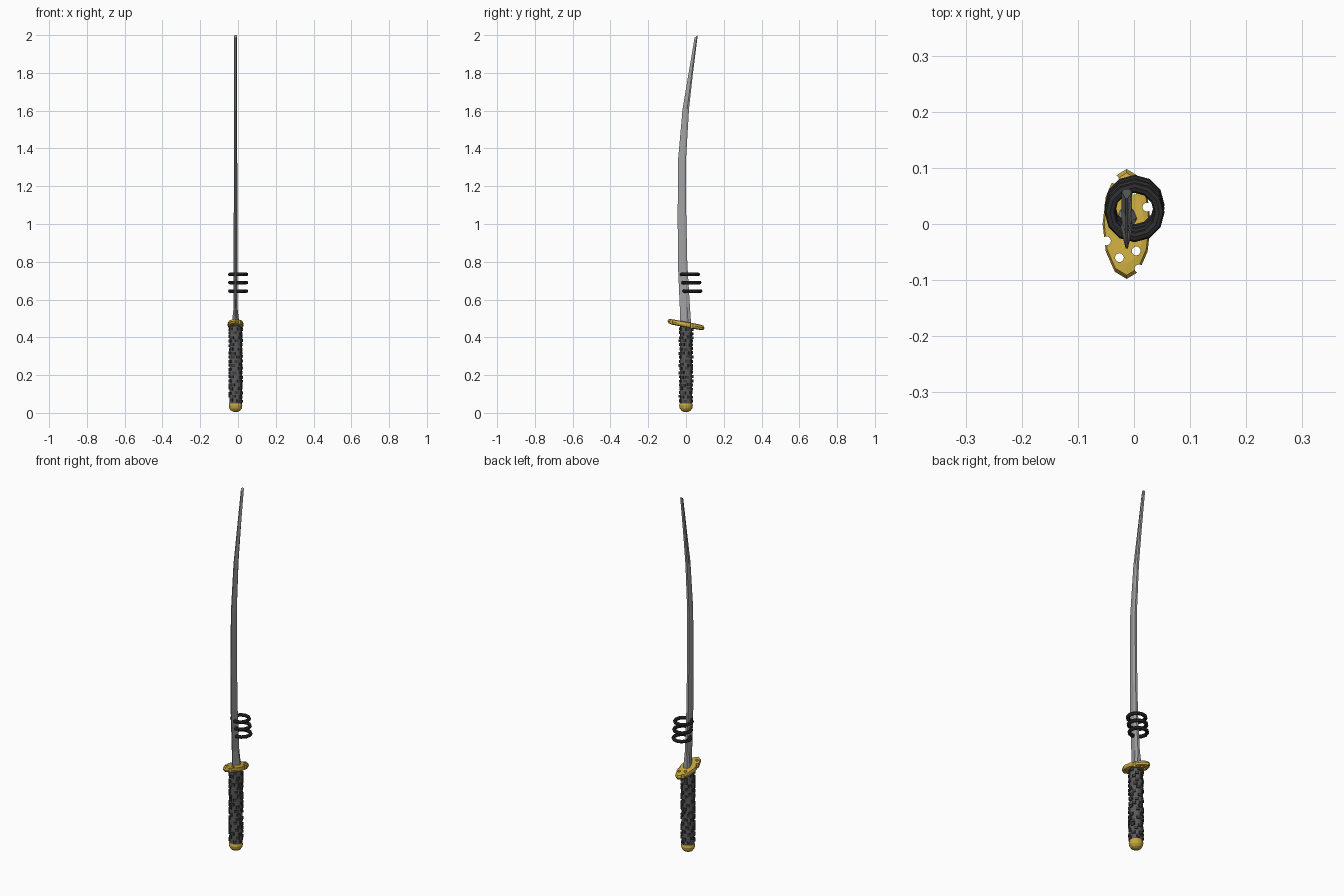
import bpy, bmesh, math, random
from mathutils import Matrix, Vector

if "Cube" in bpy.data.objects:
    bpy.data.objects.remove(bpy.data.objects["Cube"])

random.seed(4)
CX = -0.013  # sword axis; the loose rings hang slightly to the right


def material(name, col):
    m = bpy.data.materials.new(name)
    m.diffuse_color = (*col, 1)
    m.use_nodes = True
    m.node_tree.nodes["Principled BSDF"].inputs["Base Color"].default_value = m.diffuse_color
    return m


STEEL = material("steel grey", (0.36, 0.36, 0.36))
GOLD = material("gold", (0.58, 0.40, 0.05))
GRIP = material("dark grey grip", (0.10, 0.10, 0.10))
STUD = material("charcoal studs", (0.045, 0.045, 0.045))
BLACK = material("black rings", (0.025, 0.025, 0.027))


def make(name, bm, mat):
    bmesh.ops.recalc_face_normals(bm, faces=bm.faces)
    me = bpy.data.meshes.new(name)
    bm.to_mesh(me)
    bm.free()
    ob = bpy.data.objects.new(name, me)
    bpy.context.collection.objects.link(ob)
    me.materials.append(mat)
    return ob


def loft(name, loops, mat):
    """Skin a stack of equal-length closed loops and cap both ends."""
    bm = bmesh.new()
    rows = [[bm.verts.new(p) for p in loop] for loop in loops]
    n = len(rows[0])
    for a, b in zip(rows, rows[1:]):
        for i in range(n):
            j = (i + 1) % n
            bm.faces.new((a[i], a[j], b[j], b[i]))
    bm.faces.new(rows[0][::-1])
    bm.faces.new(rows[-1])
    return make(name, bm, mat)


def ellipse(rx, ry, z, n, tilt=0.0):
    pts = []
    for i in range(n):
        a = 2 * math.pi * i / n
        y = ry * math.sin(a)
        pts.append((CX + rx * math.cos(a), y, z + tilt * y))
    return pts


# blade: z at edge, z at spine, y edge, y spine, half thickness
stations = [
    (0.45, 0.45, -0.030, 0.027, 0.020),
    (0.50, 0.50, -0.031, 0.025, 0.017),
    (0.56, 0.56, -0.033, 0.021, 0.010),
    (0.79, 0.79, -0.043, 0.007, 0.010),
    (1.06, 1.06, -0.044, 0.001, 0.0095),
    (1.34, 1.34, -0.042, 0.000, 0.009),
    (1.61, 1.61, -0.018, 0.016, 0.009),
    (1.80, 1.80, 0.014, 0.037, 0.009),
    (1.985, 2.0, 0.045, 0.062, 0.009)]
loops = []
for ze, zs, ye, ys, t in stations:
    ym = ye + 0.72 * (ys - ye)
    zm = ze + 0.72 * (zs - ze)
    loops.append([(CX - 0.002, ye, ze), (CX + 0.002, ye, ze), (CX + t, ym, zm),
                  (CX + t * 0.6, ys, zs), (CX - t * 0.6, ys, zs), (CX - t, ym, zm)])
loft("blade", loops, STEEL)

# grip and domed pommel
loft("grip", [ellipse(0.033, 0.033, z, 16) for z in (0.035, 0.462)], GRIP)
loft("pommel", [ellipse(r, r, z, 16) for r, z in
                ((0.012, 0.006), (0.024, 0.012), (0.033, 0.024), (0.036, 0.038), (0.033, 0.05))], GOLD)

# raised studs of the grip wrap, in staggered spiral rows
bm = bmesh.new()
for row in range(19):
    z = 0.065 + row * 0.021
    for k in range(5):
        a = 2 * math.pi * (k + row * 0.39) / 5 + random.uniform(-0.25, 0.25)
        m = (Matrix.Translation((CX, 0, z + random.uniform(-0.004, 0.004)))
             @ Matrix.Rotation(a, 4, 'Z') @ Matrix.Translation((0.033, 0, 0))
             @ Matrix.Diagonal((0.009, 0.018, 0.015, 1)))
        bmesh.ops.create_cube(bm, size=1, matrix=m)
make("grip_studs", bm, STUD)

# tilted guard plate
guard = loft("guard", [ellipse(0.043 * s, 0.098 * s, z, 12, -0.19) for s, z in
                       ((0.75, 0.453), (0.94, 0.457), (1, 0.468), (0.93, 0.479), (0.72, 0.482))], GOLD)

# round holes and rim notches, repeated by half-turn
bm = bmesh.new()
for x, y, r in ((-0.013, -0.060, 0.008), (0.017, -0.048, 0.008),
                (0.022, -0.080, 0.008), (-0.036, -0.030, 0.008)):
    for s in (1, -1):
        bmesh.ops.create_cone(bm, cap_ends=True, segments=12, radius1=r, radius2=r, depth=0.2,
                              matrix=Matrix.Translation((CX + s * x, s * y, 0.468)))
cutter = make("guard_hole_cutter", bm, GOLD)
cutter.hide_render = True
cutter.hide_set(True)
cut = guard.modifiers.new("holes", 'BOOLEAN')
cut.object = cutter
cut.operation = 'DIFFERENCE'
cut.solver = 'EXACT'

# three loose rings on the blade
for i, (y, z) in enumerate(((0.034, 0.645), (0.028, 0.690), (0.021, 0.733))):
    bpy.ops.mesh.primitive_torus_add(location=(0.001, y, z), major_radius=0.044, minor_radius=0.0095,
                                     major_segments=12, minor_segments=8)
    ring = bpy.context.object
    ring.name = f"blade_ring_{i + 1}"
    ring.data.materials.append(BLACK)
